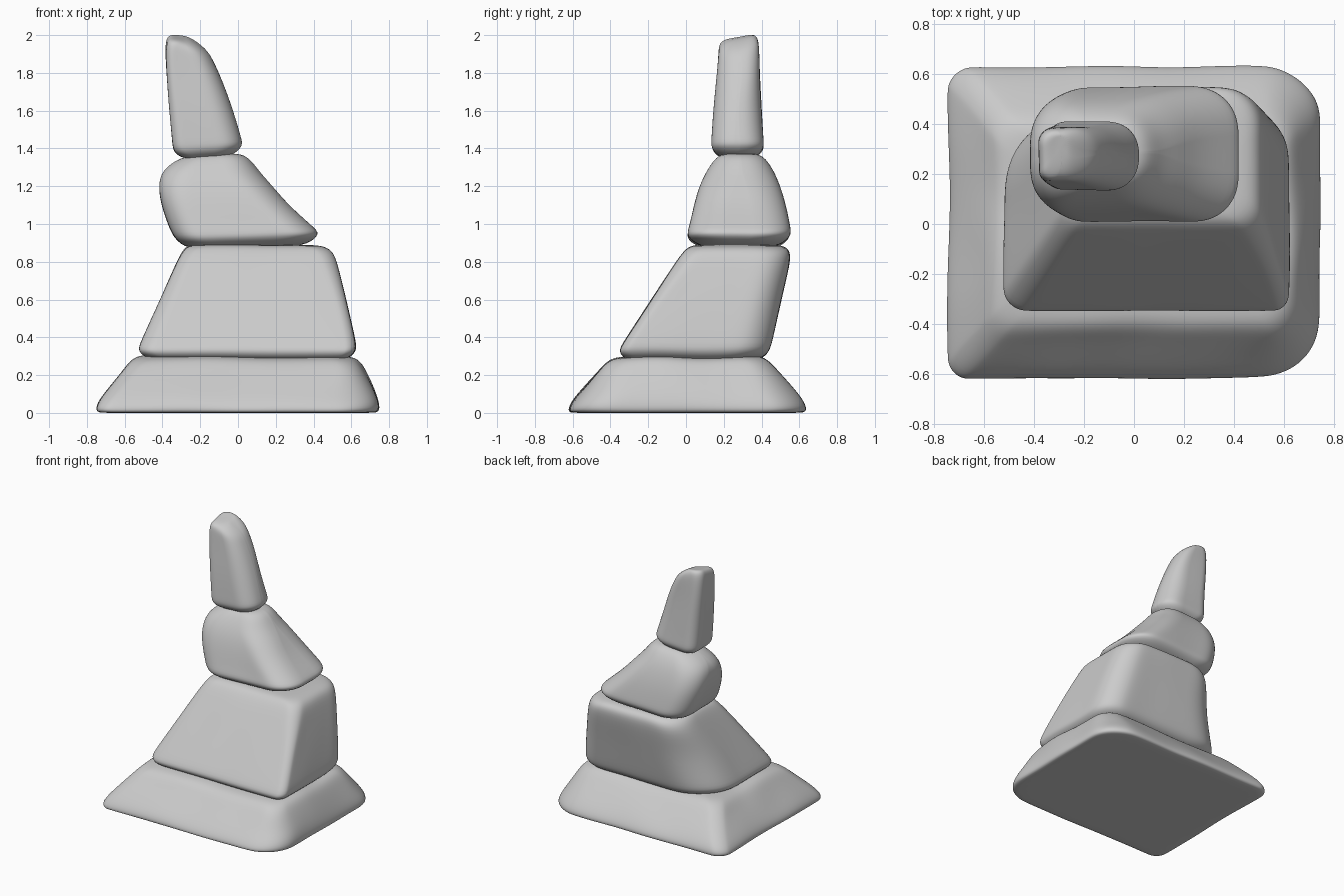
import bpy, bmesh, math
from mathutils import Vector, noise

ARC, SIDE = 5, 6


def outline(x0, x1, y0, y1, radii):
    """Rounded rectangle, radii ordered front-left, front-right, back-right, back-left."""
    corners = [(x0, y0, 1, 1), (x1, y0, -1, 1), (x1, y1, -1, -1), (x0, y1, 1, -1)]
    arcs = []
    for i, (cx, cy, sx, sy) in enumerate(corners):
        r = min(radii[i], 0.48 * (x1 - x0), 0.48 * (y1 - y0))
        start = math.pi + i * math.pi / 2
        arcs.append([Vector((cx + sx * r + r * math.cos(start + k / ARC * math.pi / 2),
                             cy + sy * r + r * math.sin(start + k / ARC * math.pi / 2)))
                     for k in range(ARC + 1)])
    pts = []
    for i, arc in enumerate(arcs):
        pts += arc
        nxt = arcs[(i + 1) % 4][0]
        pts += [arc[-1].lerp(nxt, k / SIDE) for k in range(1, SIDE)]
    return pts


def stone(name, rings, wobble=0.006):
    """Loft of rings (z, x0, x1, y0, y1, radii, slope_x, slope_y) into a worn block."""
    bm = bmesh.new()
    loops = []
    for z, x0, x1, y0, y1, radii, sx, sy in rings:
        mx, my = (x0 + x1) / 2, (y0 + y1) / 2
        loop = []
        for p in outline(x0, x1, y0, y1, radii):
            co = Vector((p.x, p.y, z + sx * (p.x - mx) + sy * (p.y - my)))
            n = noise.noise_vector(co * 3.5) * wobble
            if z < 0.01:
                n.z = 0
            loop.append(bm.verts.new(co + n))
        loops.append(loop)
    count = len(loops[0])
    for a, b in zip(loops, loops[1:]):
        for i in range(count):
            j = (i + 1) % count
            bm.faces.new((a[i], a[j], b[j], b[i]))
    bm.faces.new(loops[0][::-1])
    bm.faces.new(loops[-1])
    mesh = bpy.data.meshes.new(name)
    bm.to_mesh(mesh)
    bm.free()
    mesh.shade_smooth()
    ob = bpy.data.objects.new(name, mesh)
    bpy.context.collection.objects.link(ob)
    sub = ob.modifiers.new("worn_edges", 'SUBSURF')
    sub.levels = sub.render_levels = 2


# Wide foundation slab
foot = (0.09, 0.24, 0.22, 0.10)
stone("base_slab", [
    (0.0, -0.70, 0.70, -0.58, 0.58, foot, 0, 0),
    (0.0, -0.75, 0.745, -0.625, 0.635, foot, 0, 0),
    (0.05, -0.745, 0.745, -0.615, 0.63, foot, 0, 0),
    (0.13, -0.68, 0.715, -0.545, 0.57, foot, 0, 0),
    (0.22, -0.605, 0.67, -0.465, 0.485, (0.08, 0.15, 0.15, 0.1), 0, 0),
    (0.275, -0.56, 0.635, -0.42, 0.43, (0.08, 0.12, 0.12, 0.1), 0, 0),
    (0.30, -0.50, 0.58, -0.36, 0.37, (0.08, 0.1, 0.1, 0.1), 0, 0),
    (0.30, -0.30, 0.40, -0.20, 0.20, (0.06,) * 4, 0, 0)], 0.016)

# Large leaning block
low, high = (0.09, 0.06, 0.18, 0.30), (0.08, 0.09, 0.16, 0.2)
stone("lower_block", [
    (0.27, -0.35, 0.45, -0.20, 0.28, low, 0, 0),
    (0.28, -0.48, 0.58, -0.32, 0.40, low, 0, 0),
    (0.325, -0.53, 0.625, -0.36, 0.44, low, 0, 0),
    (0.37, -0.515, 0.625, -0.335, 0.455, low, 0, 0),
    (0.60, -0.415, 0.575, -0.185, 0.505, low, 0, 0),
    (0.79, -0.33, 0.525, -0.06, 0.55, high, 0, 0),
    (0.86, -0.295, 0.50, -0.01, 0.55, high, 0, 0),
    (0.89, -0.26, 0.44, 0.03, 0.51, high, 0, 0),
    (0.89, -0.15, 0.30, 0.12, 0.42, high, 0, 0)])

# Wedge shaped stone sloping down to the right
wedge = (0.14, 0.17, 0.17, 0.16)
stone("middle_wedge", [
    (0.87, -0.15, 0.25, 0.15, 0.40, wedge, 0.03, 0),
    (0.88, -0.27, 0.37, 0.07, 0.49, wedge, 0.04, 0),
    (0.93, -0.33, 0.435, 0.00, 0.555, wedge, 0.04, 0),
    (0.975, -0.36, 0.395, 0.015, 0.55, wedge, 0.02, 0),
    (1.10, -0.405, 0.265, 0.04, 0.53, wedge, 0, 0),
    (1.20, -0.42, 0.185, 0.07, 0.50, wedge, 0, 0),
    (1.28, -0.405, 0.115, 0.11, 0.465, wedge, 0, 0),
    (1.345, -0.335, 0.06, 0.155, 0.42, wedge, 0.05, 0),
    (1.37, -0.27, 0.0, 0.19, 0.38, wedge, 0.06, 0),
    (1.37, -0.20, -0.08, 0.25, 0.32, wedge, 0.06, 0)])

# Upright tapering shard with a slanted tip
shard, tip = (0.05, 0.12, 0.12, 0.07), (0.04, 0.12, 0.09, 0.06)
stone("top_shard", [
    (1.345, -0.22, -0.08, 0.22, 0.33, shard, 0.06, 0),
    (1.365, -0.31, -0.02, 0.165, 0.385, shard, 0.07, 0),
    (1.405, -0.345, 0.025, 0.135, 0.415, shard, 0.07, 0),
    (1.45, -0.35, 0.015, 0.137, 0.41, shard, 0.04, 0),
    (1.62, -0.362, -0.03, 0.15, 0.40, shard, 0, 0),
    (1.78, -0.375, -0.085, 0.16, 0.39, tip, -0.1, 0.05),
    (1.90, -0.385, -0.13, 0.165, 0.385, tip, -0.35, 0.15),
    (1.955, -0.37, -0.165, 0.17, 0.38, tip, -0.35, 0.18),
    (1.985, -0.34, -0.24, 0.20, 0.36, tip, -0.2, 0.18),
    (1.992, -0.31, -0.27, 0.26, 0.35, tip, -0.1, 0.15)], 0.008)
